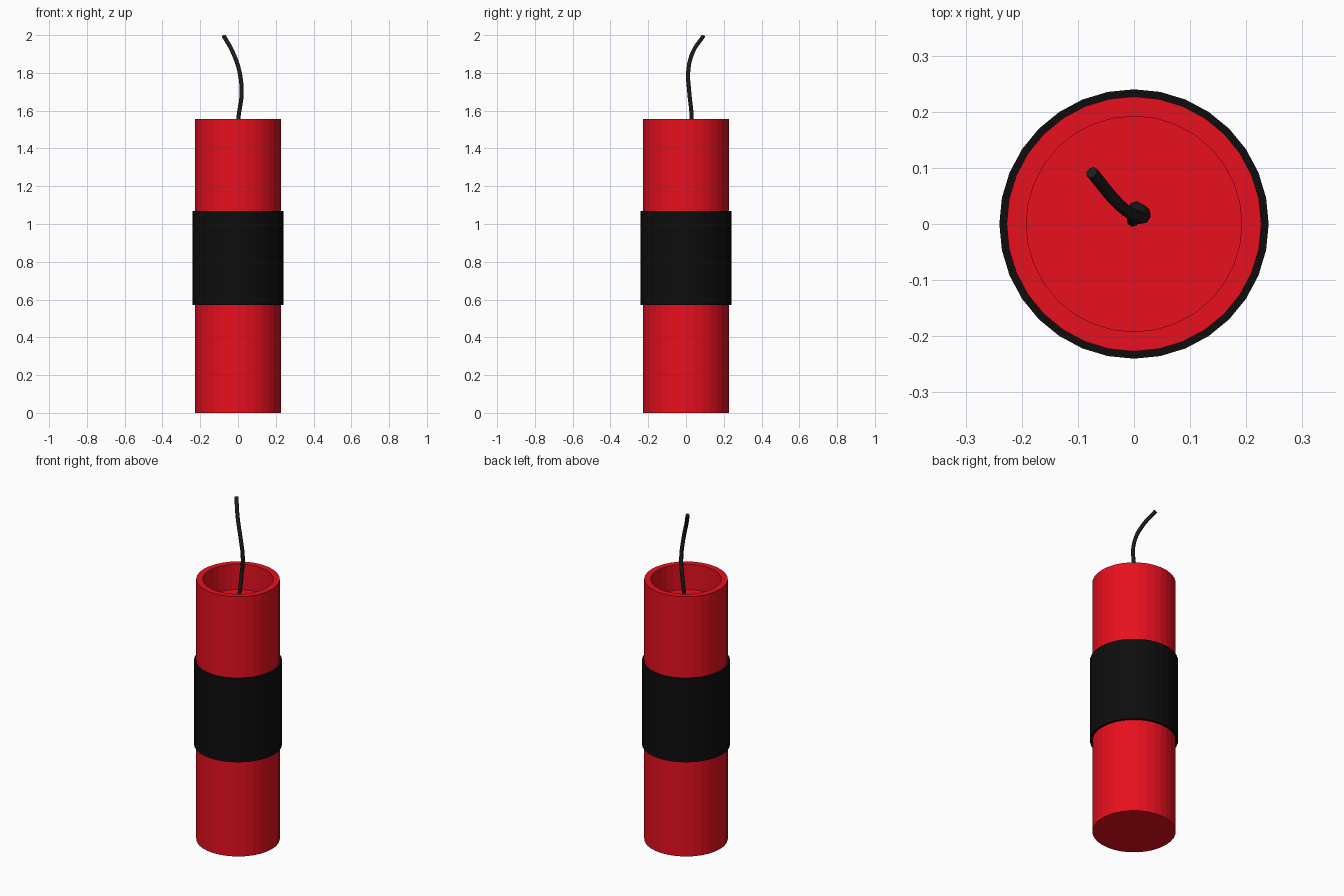
import bpy, bmesh
from math import sin, cos, tau

if "Cube" in bpy.data.objects:
    bpy.data.objects.remove(bpy.data.objects["Cube"])

SIDES = 32


def material(name, color):
    m = bpy.data.materials.new(name)
    m.diffuse_color = (*color, 1)
    m.use_nodes = True
    m.node_tree.nodes["Principled BSDF"].inputs["Base Color"].default_value = m.diffuse_color
    return m


def lathe(name, profile, mat, closed=False):
    """Revolve (radius, z) points around z; open profiles get end caps."""
    bm = bmesh.new()
    rings = [[bm.verts.new((r * cos(tau * i / SIDES), r * sin(tau * i / SIDES), z))
              for i in range(SIDES)] for r, z in profile]
    pairs = list(zip(rings, rings[1:]))
    if closed:
        pairs.append((rings[-1], rings[0]))
    else:
        bm.faces.new(rings[0][::-1])
        bm.faces.new(rings[-1])
    for a, b in pairs:
        for i in range(SIDES):
            j = (i + 1) % SIDES
            bm.faces.new((a[i], a[j], b[j], b[i]))
    bmesh.ops.recalc_face_normals(bm, faces=bm.faces)
    mesh = bpy.data.meshes.new(name)
    bm.to_mesh(mesh)
    bm.free()
    mesh.materials.append(mat)
    ob = bpy.data.objects.new(name, mesh)
    bpy.context.collection.objects.link(ob)
    return ob


red = material("red_paper", (0.8, 0.005, 0.013))
black = material("black_tape", (0.004, 0.004, 0.004))
dark = material("dark_cord", (0.012, 0.012, 0.012))

# Stick body with a recessed top
FLOOR = 1.405
lathe("stick_body", [(0.227, 0), (0.227, 1.557), (0.192, 1.557), (0.192, FLOOR)], red)

# Tape wrapped round the middle
lathe("tape_band", [(0.225, 0.57), (0.24, 0.57), (0.24, 1.07), (0.225, 1.07)], black, closed=True)

# Curved fuse rising from the recess floor
path = [(-0.002, 0.005, FLOOR - 0.01), (0.002, 0.029, 1.56), (0.019, 0.018, 1.69),
        (0.007, 0.012, 1.81), (-0.028, 0.036, 1.91), (-0.075, 0.092, 1.995)]
curve = bpy.data.curves.new("fuse", "CURVE")
curve.dimensions = "3D"
curve.bevel_depth = 0.011
curve.bevel_resolution = 2
curve.resolution_u = 5
curve.use_fill_caps = True
spline = curve.splines.new("BEZIER")
spline.bezier_points.add(len(path) - 1)
for p, co in zip(spline.bezier_points, path):
    p.co = co
    p.handle_left_type = p.handle_right_type = "AUTO"
curve.materials.append(dark)
fuse = bpy.data.objects.new("fuse", curve)
bpy.context.collection.objects.link(fuse)
